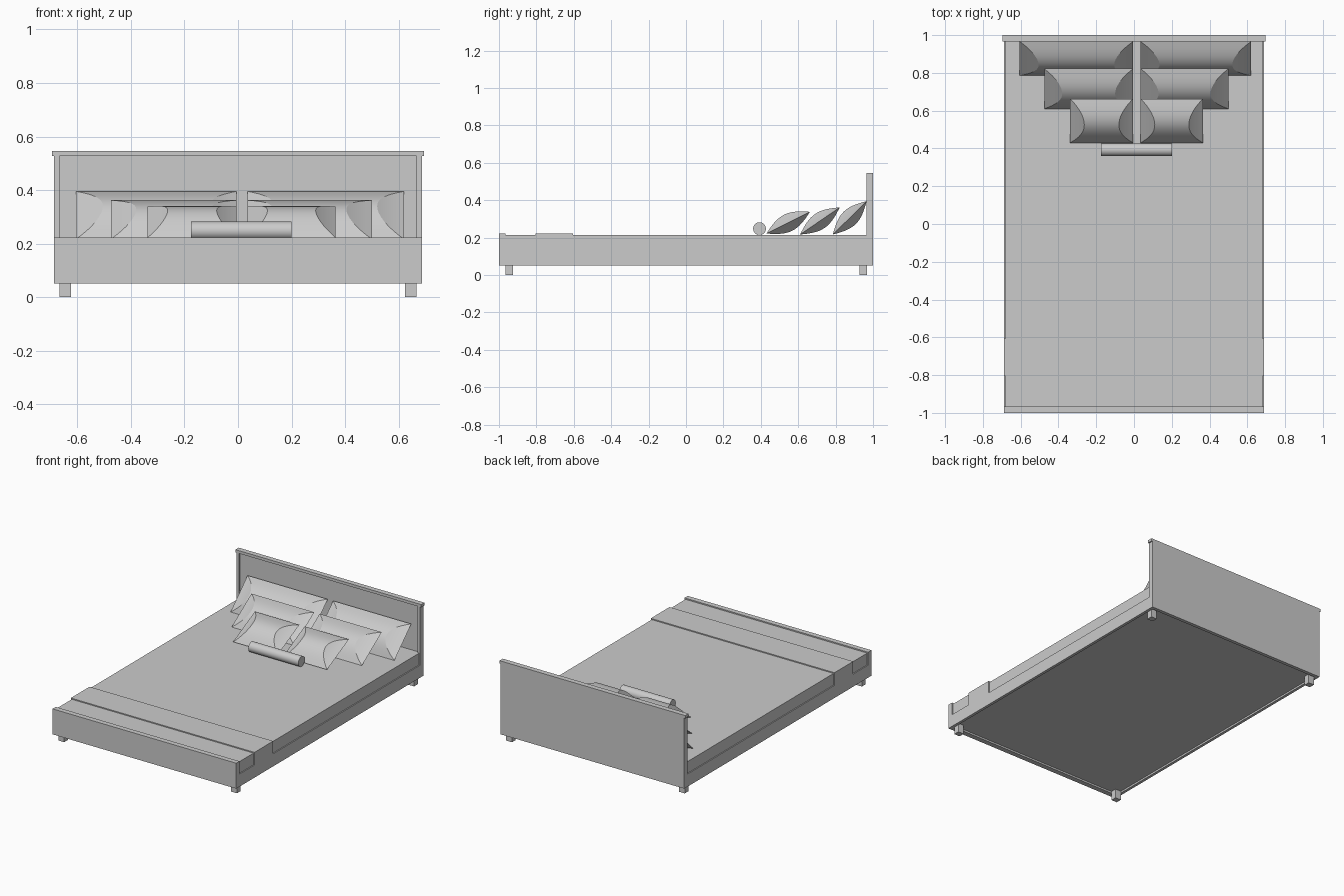
import bpy, bmesh, math
from mathutils import Vector

cube = bpy.data.objects.get("Cube")
if cube:
    bpy.data.objects.remove(cube, do_unlink=True)

grey = bpy.data.materials.new("plain_grey")
grey.use_nodes = True
colour = (0.6, 0.6, 0.6, 1)
grey.diffuse_color = colour
grey.node_tree.nodes["Principled BSDF"].inputs["Base Color"].default_value = colour


def finish(name, bm):
    bmesh.ops.recalc_face_normals(bm, faces=bm.faces)
    mesh = bpy.data.meshes.new(name)
    bm.to_mesh(mesh)
    bm.free()
    mesh.materials.append(grey)
    obj = bpy.data.objects.new(name, mesh)
    bpy.context.collection.objects.link(obj)
    return obj


def smooth(obj, degrees):
    bpy.ops.object.select_all(action='DESELECT')
    obj.select_set(True)
    bpy.context.view_layer.objects.active = obj
    bpy.ops.object.shade_smooth_by_angle(angle=math.radians(degrees))


def box(name, x, y, z):
    """Box from (low, high) pairs on each axis."""
    bm = bmesh.new()
    bmesh.ops.create_cube(bm, size=1)
    for v in bm.verts:
        v.co = [(a + b) / 2 + c * (b - a) for (a, b), c in zip((x, y, z), v.co)]
    return finish(name, bm)


def pillow(name, x, low, high, run, bulge, steps=8):
    """Mitred cushion whose seam spans low to high, given as (y, z)."""
    bm = bmesh.new()
    a, b = Vector((0, *low)), Vector((0, *high))
    across = b - a
    normal = Vector((0, -across.z, across.y)).normalized()

    def ring(t, side):
        inset = run * (1 - (1 - t) ** 2)
        lift = normal * side * bulge * math.sin(t * math.pi / 2)
        corners = ((x[0] + inset, t / 2), (x[1] - inset, t / 2),
                   (x[1] - inset, 1 - t / 2), (x[0] + inset, 1 - t / 2))
        return [bm.verts.new(Vector((px, 0, 0)) + a + across * s + lift)
                for px, s in corners]

    seam = ring(0, 1)
    for side in (1, -1):
        previous = seam
        for k in range(1, steps + 1):
            current = ring(k / steps, side)
            for i in range(4):
                j = (i + 1) % 4
                bm.faces.new((previous[i], previous[j], current[j], current[i]))
            previous = current
    bmesh.ops.remove_doubles(bm, verts=bm.verts, dist=0.0001)
    smooth(finish(name, bm), 25)


# Bed frame
W = 0.687
box("footboard", (-W, W), (-1, -0.965), (0.05, 0.222))
box("headboard_panel", (-0.668, 0.668), (0.977, 1), (0.05, 0.527))
box("headboard_cap", (-0.695, 0.695), (0.965, 1), (0.527, 0.546))
for side, s in (("right", -1), ("left", 1)):
    outer = sorted((s * 0.668, s * W))
    box(side + "_side_rail", outer, (-0.965, 0.965), (0.05, 0.135))
    box(side + "_headboard_post", outer, (0.965, 1), (0.05, 0.527))
    for end, y in (("front", (-0.965, -0.925)), ("back", (0.927, 0.967))):
        box(f"{end}_{side}_leg", sorted((s * 0.625, s * 0.668)), y, (0, 0.07))

# Bedding
box("mattress", (-0.68, 0.68), (-0.965, 0.977), (0.062, 0.214))
box("throw_blanket", (-W, W), (-0.805, -0.605), (0.135, 0.221))

# Three rows of pillows, each a pair
rows = (
    ("back", (-0.605, -0.005), (0.035, 0.62), (0.785, 0.217), (0.966, 0.395), 0.1, 0.046),
    ("middle", (-0.475, -0.005), (0.035, 0.5), (0.61, 0.217), (0.822, 0.362), 0.095, 0.045),
    ("front", (-0.338, -0.005), (0.035, 0.365), (0.43, 0.222), (0.663, 0.338), 0.075, 0.048),
)
for row, right_x, left_x, low, high, run, bulge in rows:
    pillow(row + "_right_pillow", right_x, low, high, run, bulge)
    pillow(row + "_left_pillow", left_x, low, high, run, bulge)

# Round bolster lying across the bed
bm = bmesh.new()
bmesh.ops.create_cone(bm, cap_ends=True, segments=32, radius1=0.034, radius2=0.034, depth=0.375)
for v in bm.verts:
    v.co = (v.co.z + 0.0125, v.co.y + 0.393, v.co.x + 0.248)
smooth(finish("bolster", bm), 40)
